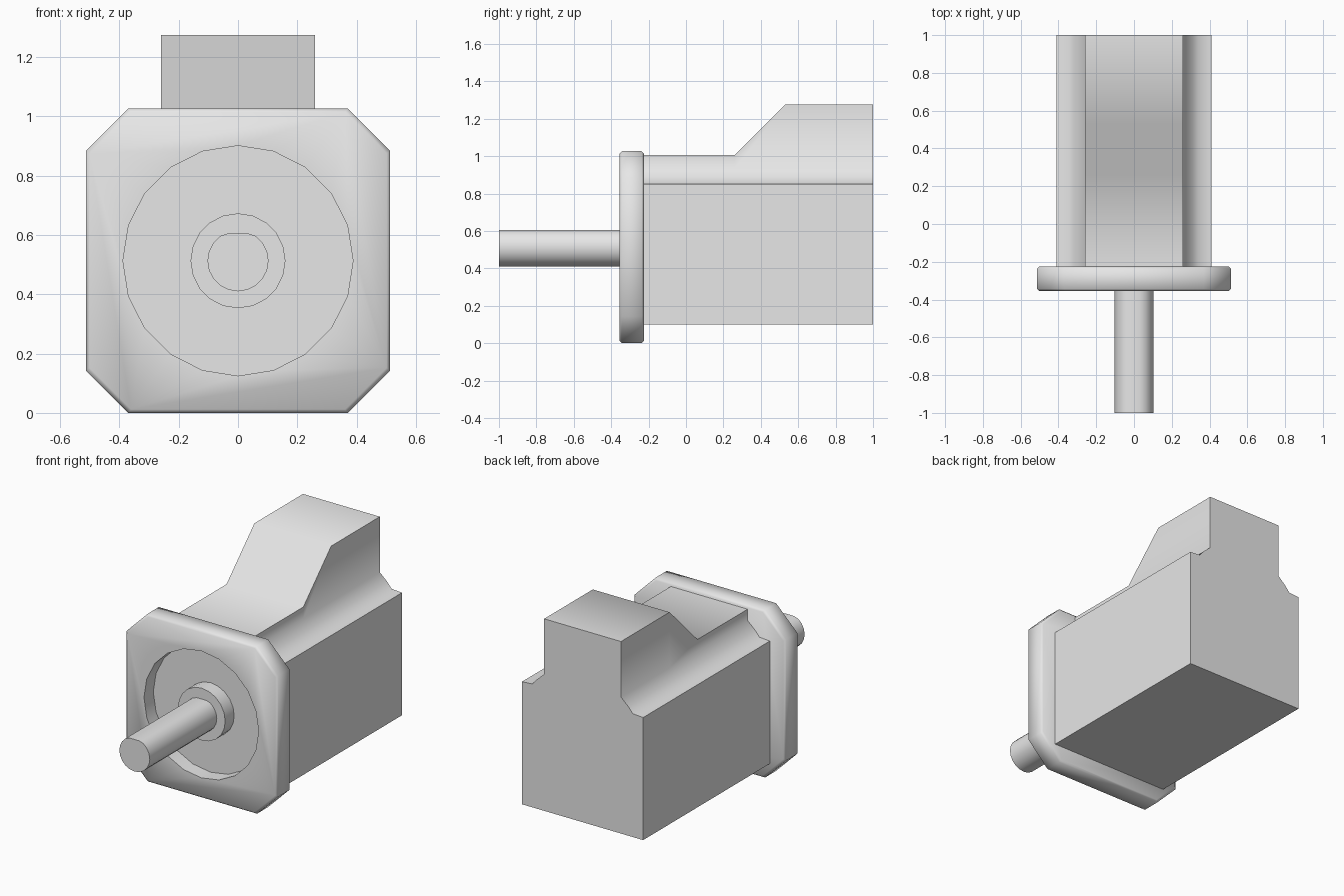
import bpy, bmesh
from math import sin, cos, radians, tau

if "Cube" in bpy.data.objects:
    bpy.data.objects.remove(bpy.data.objects["Cube"], do_unlink=True)

AXIS_Z = 0.513          # height of the shaft axis

grey = bpy.data.materials.new("plain_grey")
grey.use_nodes = True
grey.diffuse_color = (0.8, 0.8, 0.8, 1)
grey.node_tree.nodes["Principled BSDF"].inputs["Base Color"].default_value = (0.8, 0.8, 0.8, 1)


def loft(name, sections, smooth=50):
    """Skin a list of (y, [(x, z), ...]) sections and cap both ends."""
    bm = bmesh.new()
    rings = [[bm.verts.new((x, y, z)) for x, z in pts] for y, pts in sections]
    n = len(rings[0])
    for a, b in zip(rings, rings[1:]):
        for i in range(n):
            j = (i + 1) % n
            bm.faces.new((a[i], a[j], b[j], b[i]))
    bm.faces.new(rings[0])
    bm.faces.new(rings[-1])
    bmesh.ops.recalc_face_normals(bm, faces=bm.faces)
    mesh = bpy.data.meshes.new(name)
    bm.to_mesh(mesh)
    bm.free()
    mesh.materials.append(grey)
    obj = bpy.data.objects.new(name, mesh)
    bpy.context.collection.objects.link(obj)
    activate(obj)
    bpy.ops.object.shade_smooth_by_angle(angle=radians(smooth))
    return obj


def activate(obj):
    bpy.ops.object.select_all(action="DESELECT")
    obj.select_set(True)
    bpy.context.view_layer.objects.active = obj


def circle(r, sides=20, top=1.0):
    """Ring around the shaft axis, optionally flattened on top."""
    return [(r * sin(tau * i / sides), AXIS_Z + min(r * cos(tau * i / sides), top))
            for i in range(sides)]


def octagon(half, cut):
    """Square with chamfered corners."""
    c = half - cut
    pts = [(c, -half), (half, -c), (half, c), (c, half)]
    pts += [(-x, -z) for x, z in pts]
    return [(x, z + AXIS_Z) for x, z in pts]


def body_section(top):
    """Housing outline with concave shoulders beside a raised centre."""
    right = [(0.41, 0.1), (0.41, 0.85), (0.34, 0.855), (0.31, 0.89),
             (0.26, 0.935), (0.26, top)]
    return right + [(-x, z) for x, z in reversed(right)]


# Housing, with a ramp rising to the connector block at the back
loft("motor_body", [(-0.23, body_section(1.005)), (0.26, body_section(1.005)),
                    (0.53, body_section(1.275)), (1.0, body_section(1.275))])

# Mounting flange with softened rims and a round recess in front
rim = 0.012
flange = loft("mounting_flange", [
    (-0.355, octagon(AXIS_Z - rim, 0.14)), (-0.355 + rim, octagon(AXIS_Z, 0.143)),
    (-0.225 - rim, octagon(AXIS_Z, 0.143)), (-0.225, octagon(AXIS_Z - rim, 0.14))])
cutter = loft("recess_cutter", [(-0.5, circle(0.388)), (-0.265, circle(0.388))])
cutter.hide_render = True
cut = flange.modifiers.new("recess", "BOOLEAN")
cut.operation = "DIFFERENCE"
cut.solver = "EXACT"
cut.object = cutter
activate(flange)
bpy.ops.object.modifier_apply(modifier=cut.name)
bpy.data.objects.remove(cutter, do_unlink=True)
bpy.ops.object.shade_smooth_by_angle(angle=radians(50))

# Bearing boss and output shaft with a shallow flat
loft("bearing_boss", [(-0.352, circle(0.16)), (-0.26, circle(0.16))])
loft("output_shaft", [(-1.0, circle(0.103, top=0.093)), (-0.3, circle(0.103, top=0.093))])
